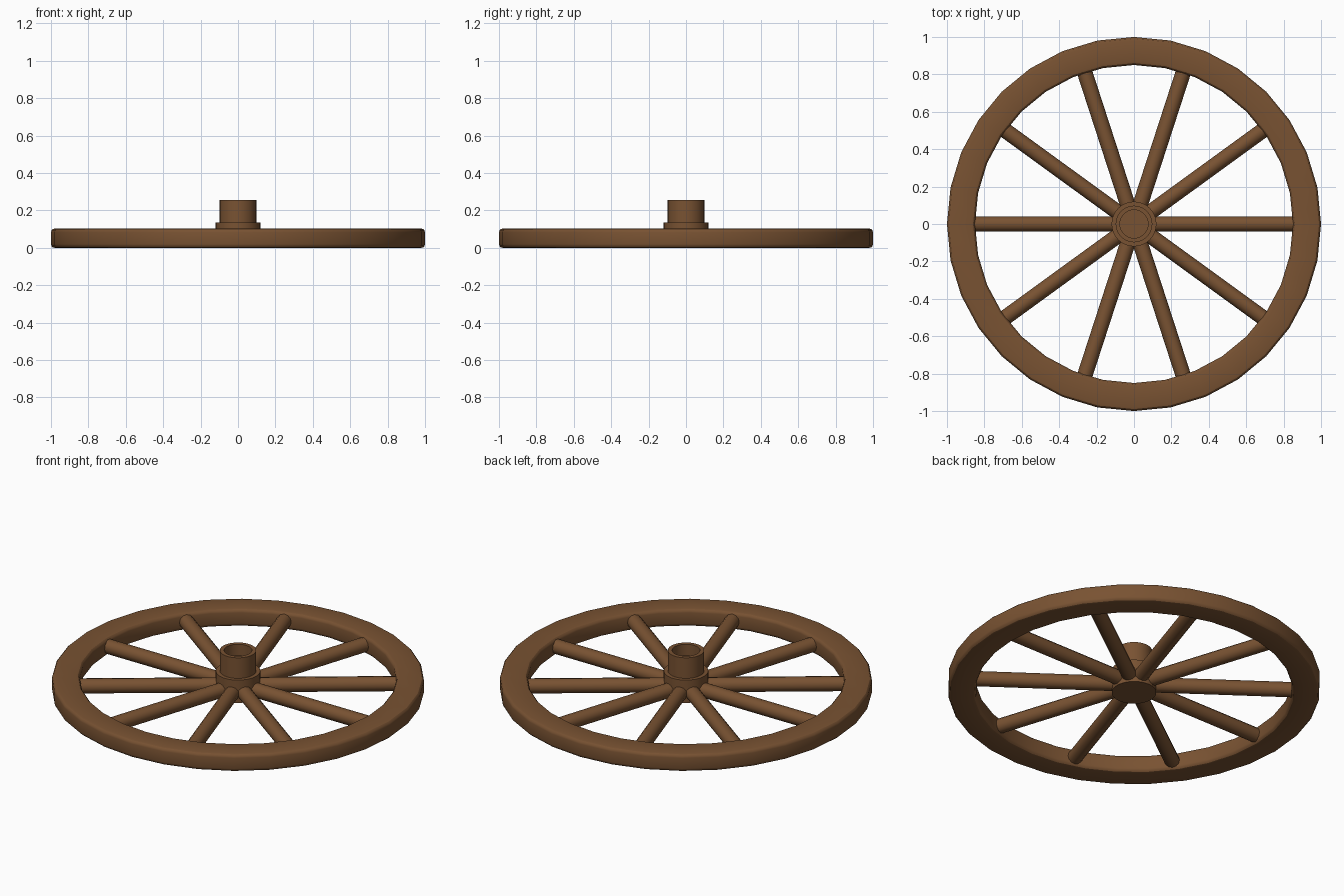
import bpy, bmesh, math

if "Cube" in bpy.data.objects:
    bpy.data.objects.remove(bpy.data.objects["Cube"])

wood = bpy.data.materials.new("wood")
wood.diffuse_color = (0.19, 0.085, 0.032, 1)
wood.use_nodes = True
wood.node_tree.nodes["Principled BSDF"].inputs["Base Color"].default_value = wood.diffuse_color


def finish(bm, name, angle):
    bmesh.ops.recalc_face_normals(bm, faces=bm.faces)
    me = bpy.data.meshes.new(name)
    bm.to_mesh(me)
    bm.free()
    me.materials.append(wood)
    ob = bpy.data.objects.new(name, me)
    bpy.context.collection.objects.link(ob)
    bpy.ops.object.select_all(action='DESELECT')
    ob.select_set(True)
    bpy.context.view_layer.objects.active = ob
    bpy.ops.object.shade_smooth_by_angle(angle=math.radians(angle))
    return ob


def lathe(name, profile, steps, closed):
    """Spin an (r, z) profile round the z axis."""
    bm = bmesh.new()
    vs = [bm.verts.new((r, 0, z)) for r, z in profile]
    es = [bm.edges.new(p) for p in zip(vs, vs[1:])]
    if closed:
        es.append(bm.edges.new((vs[-1], vs[0])))
    bmesh.ops.spin(bm, geom=vs + es, axis=(0, 0, 1), cent=(0, 0, 0),
                   angle=math.tau, steps=steps, use_duplicate=False)
    bmesh.ops.remove_doubles(bm, verts=bm.verts, dist=1e-4)
    return finish(bm, name, 30)


# Rim: rounded rectangular section
def rounded_section(r0, r1, z0, z1, b, n=3):
    pts = []
    for k, (r, z) in enumerate([(r1 - b, z1 - b), (r0 + b, z1 - b),
                                (r0 + b, z0 + b), (r1 - b, z0 + b)]):
        for i in range(n + 1):
            a = math.pi / 2 * (k + i / n)
            pts.append((r + b * math.cos(a), z + b * math.sin(a)))
    return pts


lathe("rim", rounded_section(0.85, 1.0, 0, 0.103, 0.02), 32, True)

# Hub: flanged block with a bored collar
lathe("hub", [(0, 0), (0.12, 0), (0.12, 0.135), (0.098, 0.135), (0.098, 0.257),
              (0.075, 0.257), (0.075, 0.19), (0, 0.19)], 32, False)

# Spokes: ten round bars
mesh = None
for i in range(10):
    if mesh is None:
        bm = bmesh.new()
        bmesh.ops.create_cone(bm, cap_ends=True, segments=12, radius1=0.041,
                              radius2=0.041, depth=0.80)
        for v in bm.verts:
            v.co = (v.co.z + 0.48, v.co.y, v.co.x + 0.052)
        ob = finish(bm, "spoke", 40)
        mesh = ob.data
    else:
        ob = bpy.data.objects.new("spoke", mesh)
        bpy.context.collection.objects.link(ob)
    ob.rotation_euler.z = i * math.tau / 10
